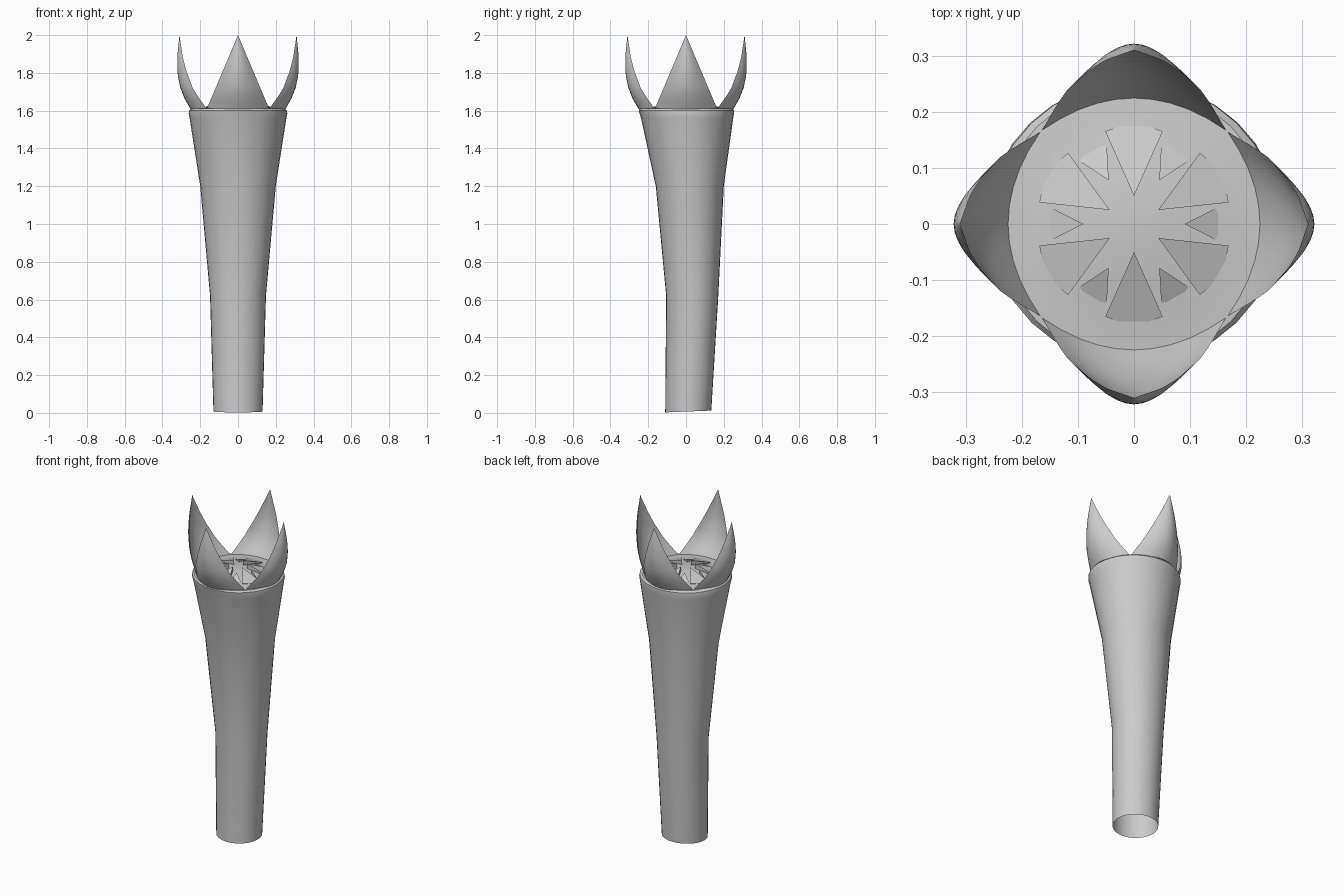
import bpy, bmesh, math
from mathutils import Vector

if "Cube" in bpy.data.objects:
    bpy.data.objects.remove(bpy.data.objects["Cube"])

grey = bpy.data.materials.new("pale_grey")
grey.diffuse_color = (0.6, 0.6, 0.6, 1)
grey.use_nodes = True
grey.node_tree.nodes["Principled BSDF"].inputs["Base Color"].default_value = grey.diffuse_color


def make(name, bm, angle=35, recalc=True):
    if recalc:
        bmesh.ops.recalc_face_normals(bm, faces=bm.faces)
    me = bpy.data.meshes.new(name)
    bm.to_mesh(me)
    bm.free()
    ob = bpy.data.objects.new(name, me)
    bpy.context.collection.objects.link(ob)
    me.materials.append(grey)
    bpy.ops.object.select_all(action='DESELECT')
    ob.select_set(True)
    bpy.context.view_layer.objects.active = ob
    bpy.ops.object.shade_smooth_by_angle(angle=math.radians(angle))
    return ob


def lerp(points, t):
    for (a, u), (b, v) in zip(points, points[1:]):
        if t <= b:
            return u + (v - u) * (t - a) / (b - a)
    return points[-1][1]


def loft(rings, n=32, tip=None):
    """Skin ellipses given as (z, y centre, x radius, y radius)."""
    bm = bmesh.new()
    rows = []
    for i, (z, cy, rx, ry) in enumerate(rings):
        row = []
        for k in range(n):
            a = 2 * math.pi * k / n
            y = cy + ry * math.sin(a)
            tilt = 0.04 * y if z < 0.1 else 0
            row.append(bm.verts.new((rx * math.cos(a), y, z + tilt)))
        rows.append(row)
    for r, s in zip(rows, rows[1:]):
        for k in range(n):
            bm.faces.new((r[k], r[(k + 1) % n], s[(k + 1) % n], s[k]))
    if tip is not None:
        top = bm.verts.new((0, 0, tip))
        for k in range(n):
            bm.faces.new((rows[-1][k], rows[-1][(k + 1) % n], top))
    return bm


# Open-bottomed, slightly bent stem with rounded rim
make("stem", loft([(0.007, 0.012, 0.13, 0.122), (0.62, 0.033, 0.148, 0.138),
                   (1.2, 0.02, 0.2, 0.18), (1.56, 0.006, 0.256, 0.244),
                   (1.585, 0.004, 0.261, 0.25), (1.602, 0.002, 0.258, 0.252),
                   (1.612, 0, 0.245, 0.245)]))

# Gently domed cap inside the rim
make("cap", loft([(1.612, 0, 0.245, 0.245), (1.615, 0, 0.21, 0.21),
                  (1.618, 0, 0.17, 0.17), (1.626, 0, 0.12, 0.12),
                  (1.634, 0, 0.06, 0.06)], tip=1.638))


# Rosette of large and small sloping wedges
def rosette(name, start, tip, side, outer, half, z_in, z_out):
    bm = bmesh.new()
    for k in range(6):
        a = math.radians(start + 60 * k)
        arc = [(side * math.cos(half), side * math.sin(half) * s) for s in (1, -1)]
        outline = [(tip, 0), arc[1], (outer, -arc[0][1] * 0.5),
                   (outer, arc[0][1] * 0.5), arc[0]]
        pts = []
        for u, v in outline:
            z = z_in + (z_out - z_in) * (u - tip) / (outer - tip)
            pts.append((u * math.cos(a) - v * math.sin(a),
                        u * math.sin(a) + v * math.cos(a), z))
        top = [bm.verts.new(p) for p in pts]
        low = [bm.verts.new((p[0], p[1], 1.61)) for p in pts]
        bm.faces.new(top)
        for i in range(5):
            j = (i + 1) % 5
            bm.faces.new((top[i], low[i], low[j], top[j]))
    make(name, bm, 20)


rosette("large_wedges", 30, 0.05, 0.173, 0.174, 0.3, 1.664, 1.619)
rosette("small_wedges", 0, 0.09, 0.148, 0.152, 0.19, 1.65, 1.62)

# Four pointed petals: outer and inner skins meeting along sharp edges
EDGE = [(0, 0.165), (0.14, 0.205), (0.27, 0.238), (0.5, 0.272), (0.69, 0.292), (1, 0.31)]
OUTER = [(0, 0.252), (0.14, 0.283), (0.27, 0.304), (0.45, 0.319), (0.6, 0.322),
         (0.75, 0.32), (1, 0.31)]
ROWS, COLS = 14, 10


def petal(name, turn):
    bm = bmesh.new()
    c, s = math.cos(turn), math.sin(turn)

    def skin(thin):
        rows = []
        for i in range(ROWS + 1):
            t = i / ROWS
            e = lerp(EDGE, t)
            mid = lerp(OUTER, t) - thin * (1 - t)
            row = []
            for k in range(COLS + 1):
                q = 2 * k / COLS - 1
                w = 0.165 * (1 - t) * q
                d = e + (mid - e) * (1 - q * q)
                row.append(bm.verts.new((d * c - w * s, d * s + w * c, 1.61 + 0.39 * t)))
            rows.append(row)
        for r, u in zip(rows, rows[1:]):
            for k in range(COLS):
                bm.faces.new((r[k], r[k + 1], u[k + 1], u[k]))
        return rows

    a, b = skin(0), skin(0.03)
    for k in range(COLS):
        bm.faces.new((a[0][k], a[0][k + 1], b[0][k + 1], b[0][k]))
    bmesh.ops.remove_doubles(bm, verts=bm.verts, dist=0.0005)
    make(name, bm, 40)


for i, side in enumerate(("right", "back", "left", "front")):
    petal(side + "_petal", i * math.pi / 2)
